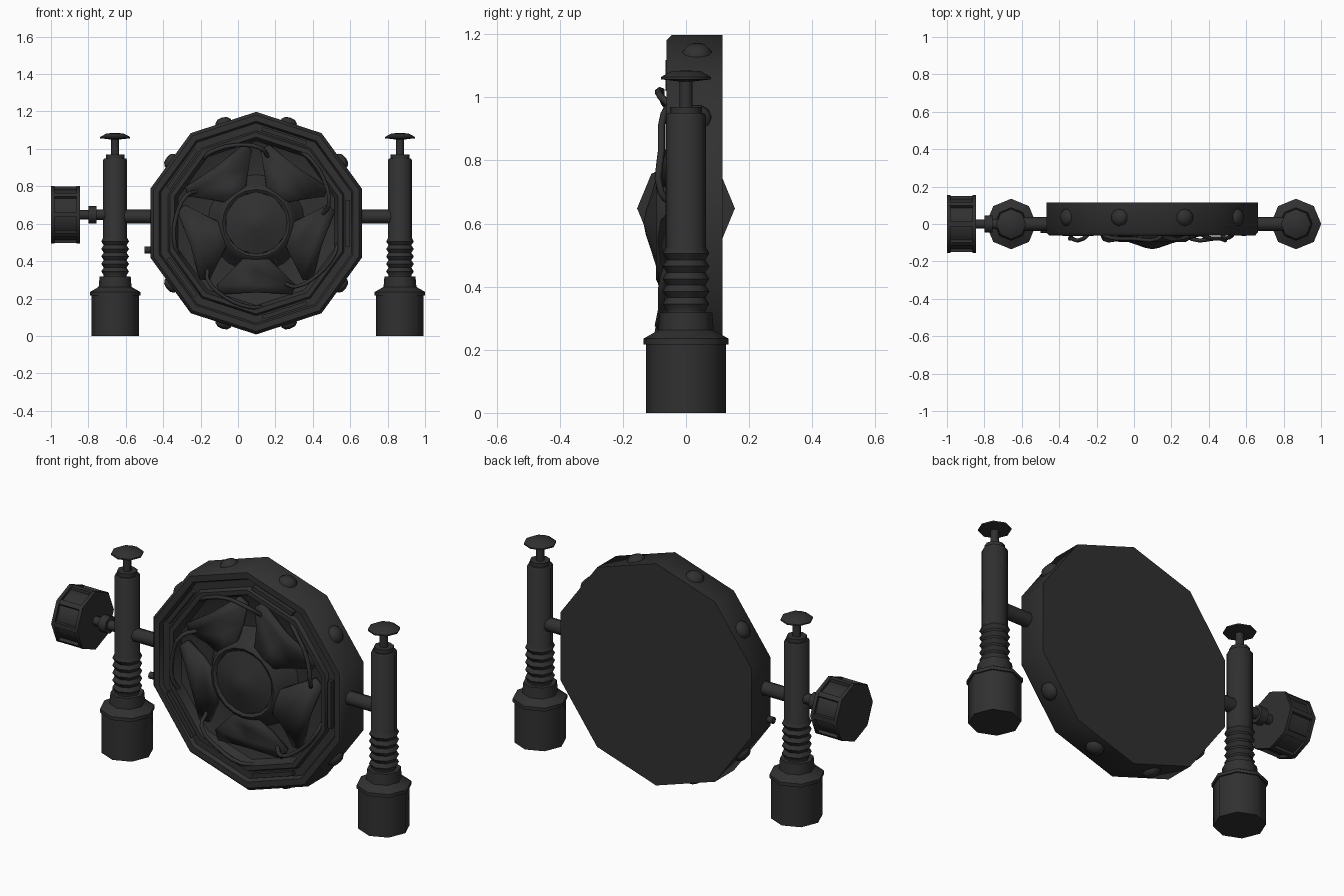
import bpy, bmesh, math
from mathutils import Matrix, Vector

if "Cube" in bpy.data.objects:
    bpy.data.objects.remove(bpy.data.objects["Cube"])

DARK = bpy.data.materials.new("dark_metal")
DARK.diffuse_color = (0.03, 0.03, 0.03, 1)
DARK.use_nodes = True
DARK.node_tree.nodes["Principled BSDF"].inputs["Base Color"].default_value = DARK.diffuse_color
C = Vector((0.097, 0, 0.603))   # drum centre
R10 = math.radians(90)          # decagon has a corner at the top


def finish(bm, name):
    bmesh.ops.recalc_face_normals(bm, faces=bm.faces)
    me = bpy.data.meshes.new(name)
    bm.to_mesh(me)
    bm.free()
    ob = bpy.data.objects.new(name, me)
    bpy.context.collection.objects.link(ob)
    me.materials.append(DARK)
    return ob


def lathe(name, profile, n, axis, loc, phase=0.0):
    """Revolve (radius, height) pairs round an axis."""
    bm = bmesh.new()
    rings = []
    for r, h in profile:
        ring = []
        for i in range(n if r > 0 else 1):
            a = phase + 2 * math.pi * i / n
            u, v = r * math.cos(a), r * math.sin(a)
            p = {'X': (h, u, v), 'Y': (u, h, v), 'Z': (u, v, h)}[axis]
            ring.append(bm.verts.new(Vector(p) + Vector(loc)))
        rings.append(ring)
    for a, b in zip(rings, rings[1:]):
        for i in range(n):
            j = (i + 1) % n
            if len(a) == 1:
                bm.faces.new((a[0], b[i], b[j]))
            elif len(b) == 1:
                bm.faces.new((a[i], a[j], b[0]))
            else:
                bm.faces.new((a[i], a[j], b[j], b[i]))
    for ring in (rings[0], rings[-1]):
        if len(ring) > 1:
            bm.faces.new(ring)
    return finish(bm, name)


def box(name, size, matrix):
    bm = bmesh.new()
    bmesh.ops.create_cube(bm, size=1)
    bmesh.ops.transform(bm, verts=bm.verts, matrix=matrix @ Matrix.Diagonal((*size, 1)))
    return finish(bm, name)


def spin(deg):
    """Local x becomes radial, z tangential, about the drum axis."""
    return Matrix.Translation(C) @ Matrix.Rotation(math.radians(-deg), 4, 'Y')


# Drum: flat back, stepped front rim, shallow dish
lathe("drum", [(0, 0.115), (0.595, 0.115), (0.595, -0.045), (0.578, -0.062),
               (0.545, -0.062), (0.535, -0.042), (0.495, -0.042), (0.485, -0.062),
               (0.46, -0.062), (0.44, -0.02), (0.32, 0.02), (0.20, 0.0), (0, 0.0)],
      10, 'Y', C, R10)

# Hub: ringed collar and low domed centre
lathe("hub_collar", [(0.26, 0.01), (0.215, -0.05), (0.195, -0.088), (0.18, -0.095),
                     (0.165, -0.085), (0.165, 0.0)], 20, 'Y', C, R10)
lathe("hub_dome", [(0.172, 0.0), (0.17, -0.085), (0.10, -0.107), (0.04, -0.127), (0, -0.135)],
      10, 'Y', C, R10)

# Five creased petals round the hub
half = [(0.19, 0.07, -0.07), (0.25, 0.13, -0.035), (0.33, 0.21, -0.02), (0.38, 0.19, -0.025)]
mid = [(0.19, 0, -0.08), (0.25, 0, -0.06), (0.33, 0, -0.045), (0.37, 0, -0.035)]
for k in range(5):
    bm = bmesh.new()
    cols = [[bm.verts.new((r, y, s * t)) for r, t, y in pts]
            for s, pts in ((-1, half), (1, mid), (1, half))]
    for a, b in zip(cols, cols[1:]):
        for i in range(3):
            bm.faces.new((a[i], a[i + 1], b[i + 1], b[i]))
    bmesh.ops.transform(bm, verts=bm.verts, matrix=spin(54 + 72 * k))
    petal = finish(bm, "petal")
    mod = petal.modifiers.new("thickness", 'SOLIDIFY')
    mod.thickness = 0.02
    mod.offset = 0

# Cables curling outward over the petals
for k in range(5):
    cu = bpy.data.curves.new("cable", 'CURVE')
    cu.dimensions = '3D'
    cu.bevel_depth = 0.011
    cu.bevel_resolution = 1
    cu.resolution_u = 3
    sp = cu.splines.new('BEZIER')
    path = [(8, 0.36, -0.03), (14, 0.40, -0.08), (32, 0.43, -0.078), (50, 0.45, -0.07), (58, 0.45, -0.04)]
    sp.bezier_points.add(len(path) - 1)
    for bp, (a, r, y) in zip(sp.bezier_points, path):
        t = math.radians(a + 72 * k)
        bp.co = C + Vector((r * math.cos(t), y, r * math.sin(t)))
        bp.handle_left_type = bp.handle_right_type = 'AUTO'
    ob = bpy.data.objects.new("cable", cu)
    bpy.context.collection.objects.link(ob)
    cu.materials.append(DARK)

# Bars set in the rim groove on every other side
for k in range(5):
    box("rim_bar", (0.022, 0.03, 0.25), spin(72 * k) @ Matrix.Translation((0.49, -0.05, 0)))

# Rim bolts on all sides except those carrying the arms
for k in range(10):
    if k not in (0, 5):
        bolt = lathe("rim_bolt", [(0.047, -0.01), (0.045, 0.01), (0.028, 0.026), (0, 0.03)],
                     10, 'X', (0.563, 0.035, 0))
        bolt.data.transform(spin(36 * k))
lathe("small_peg", [(0.018, -0.5), (0.018, -0.465)], 8, 'X', (0, -0.03, 0.46))

# Two posts with socket, bellows, tube and button cap
profile = [(0.127, 0), (0.127, 0.217), (0.135, 0.217), (0.135, 0.235), (0.088, 0.262),
           (0.083, 0.318), (0.062, 0.318)]
for i in range(5):
    z = 0.325 + i * 0.04
    profile += [(0.061, z), (0.074, z + 0.02)]
profile += [(0.064, 0.525), (0.064, 0.94), (0.058, 0.95), (0.05, 0.95), (0.05, 0.97),
            (0.021, 0.97), (0.021, 1.05), (0.08, 1.057), (0.08, 1.064), (0.045, 1.083), (0, 1.085)]
for side, x in (("left", -0.657), ("right", 0.866)):
    lathe(side + "_post", profile, 8, 'Z', (x, 0, 0))

# Arms from posts to drum
lathe("left_arm", [(0.037, -0.657), (0.037, -0.45)], 8, 'X', (0, 0, 0.638))
lathe("right_arm", [(0.037, 0.64), (0.037, 0.866)], 8, 'X', (0, 0, 0.638))

# Hand knob with shaft, collar, end rims and ribs
lathe("knob_shaft", [(0.025, -0.86), (0.025, -0.80), (0.046, -0.80), (0.046, -0.757),
                     (0.028, -0.757), (0.028, -0.657)], 8, 'X', (0, 0, 0.648))
lathe("knob", [(0, -1), (0.155, -1), (0.155, -0.982), (0.14, -0.982), (0.14, -0.863),
               (0.155, -0.863), (0.155, -0.845), (0, -0.845)], 8, 'X', (0, 0, 0.648))
for k in range(8):
    m = (Matrix.Translation((-0.922, 0, 0.648)) @ Matrix.Rotation(math.radians(45 * k), 4, 'X')
         @ Matrix.Translation((0, 0, 0.14)))
    box("knob_rib", (0.13, 0.025, 0.022), m)

# Soft shading with sharp edges kept
bpy.ops.object.select_all(action='DESELECT')
for ob in bpy.context.scene.objects:
    if ob.type == 'MESH':
        ob.select_set(True)
        bpy.context.view_layer.objects.active = ob
bpy.ops.object.shade_smooth_by_angle(angle=math.radians(46))
